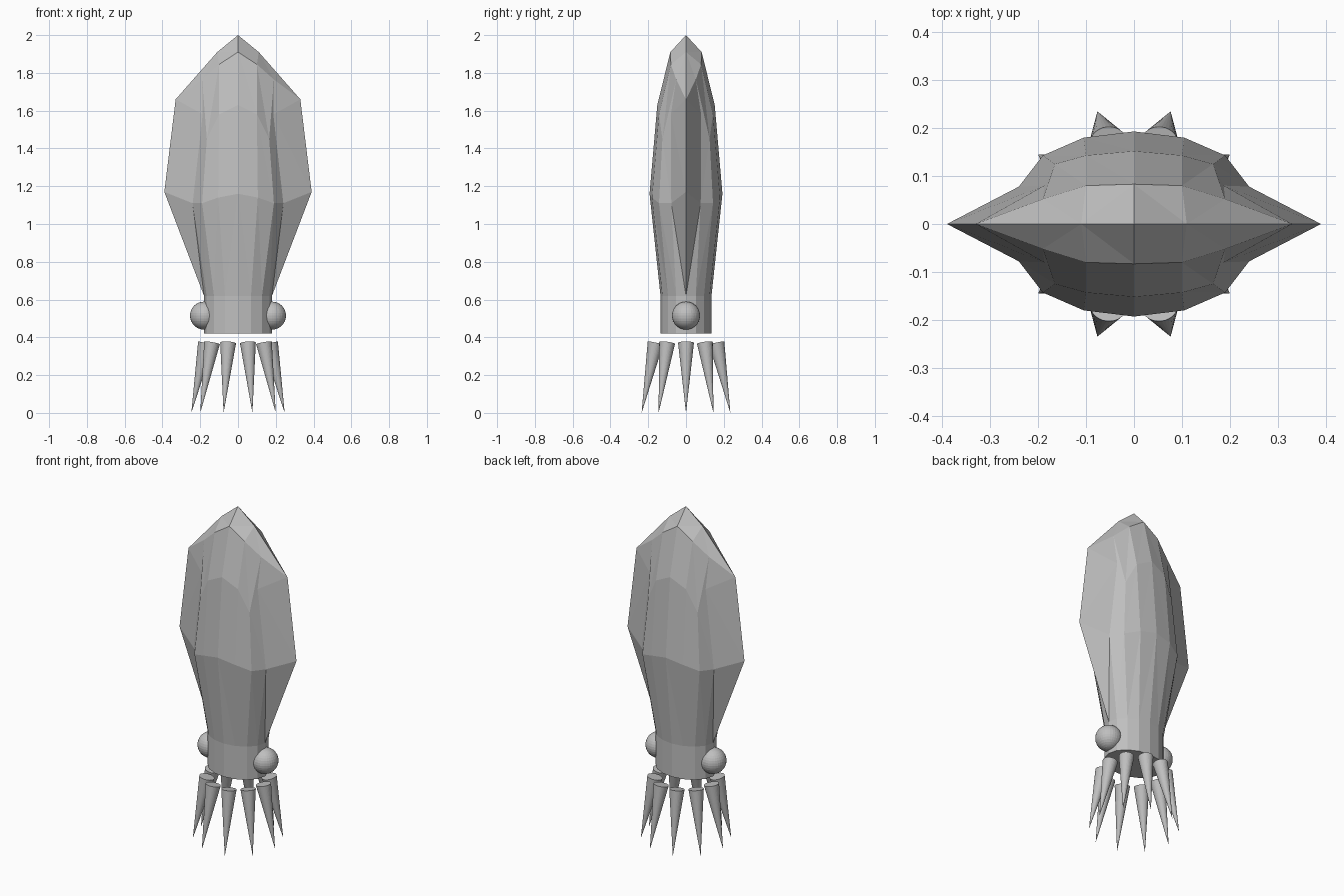
import bpy, bmesh
from math import sin, cos, radians
from mathutils import Vector

cube = bpy.data.objects.get("Cube")
if cube:
    bpy.data.objects.remove(cube)

skin = bpy.data.materials.new("squid_grey")
skin.use_nodes = True
grey = (0.52, 0.52, 0.52, 1)
skin.diffuse_color = grey
skin.node_tree.nodes["Principled BSDF"].inputs["Base Color"].default_value = grey


def add_object(name, bm):
    mesh = bpy.data.meshes.new(name)
    bm.to_mesh(mesh)
    bm.free()
    mesh.materials.append(skin)
    obj = bpy.data.objects.new(name, mesh)
    bpy.context.collection.objects.link(obj)
    return obj


# Body with fins: one quarter as rings from the front middle to the fin edge
def neck_ring(z):
    angles = [radians(22.5 * i) for i in range(5)]
    return [(0.18 * sin(a), 0.135 * cos(a), z) for a in angles]


base, neck = neck_ring(0.42), neck_ring(0.62)
belly = [(0, 0.193, 1.16), (0.105, 0.18, 1.14), (0.19, 0.143, 1.11),
         (0.24, 0.078, 1.11), (0.39, 0, 1.17)]
shoulder = [(0, 0.152, 1.63), (0.1, 0.143, 1.58), (0.165, 0.125, 1.45),
            (0.187, 0.08, 1.58), (0.33, 0, 1.66)]
crown = [(0, 0.083, 1.91), (0.1, 0.08, 1.845), (0.19, 0.052, 1.765)]
tip, ridge, floor = (0, 0, 2), (0.11, 0, 1.91), (0, 0, 0.42)

faces = []
for low, high in ((base, neck), (neck, belly), (belly, shoulder)):
    for i in range(4):
        if low is base:
            faces.append((low[i], low[i + 1], high[i + 1], high[i]))
        else:
            # Diagonal keeps the fin crease
            faces.append((low[i], low[i + 1], high[i]))
            faces.append((low[i + 1], high[i + 1], high[i]))
faces += [(base[i], base[i + 1], floor) for i in range(4)]
for i in range(2):
    faces.append((shoulder[i], shoulder[i + 1], crown[i]))
    faces.append((shoulder[i + 1], crown[i + 1], crown[i]))
faces += [(shoulder[2], shoulder[3], crown[2]),
          (shoulder[3], shoulder[4], crown[2]),
          (crown[2], shoulder[4], ridge),
          (crown[1], crown[2], ridge),
          (crown[0], crown[1], ridge),
          (crown[0], ridge, tip)]

bm = bmesh.new()
for sx in (-1, 1):
    for sy in (-1, 1):
        for face in faces:
            bm.faces.new([bm.verts.new((x * sx, y * sy, z)) for x, y, z in face])
bmesh.ops.remove_doubles(bm, verts=bm.verts[:], dist=0.0005)
bmesh.ops.recalc_face_normals(bm, faces=bm.faces[:])
add_object("body_with_fins", bm)

# Eyes
for side, x in (("left", 0.18), ("right", -0.18)):
    bm = bmesh.new()
    bmesh.ops.create_uvsphere(bm, u_segments=32, v_segments=16, radius=0.074)
    add_object(side + "_eye", bm).location = (x, 0, 0.515)

# Ring of splayed tentacles
for k in range(10):
    a = radians(36 * k)
    out = Vector((cos(a), sin(a), 0))
    root = out * 0.17 + Vector((0, 0, 0.37))
    end = out * 0.247
    axis = root - end
    bm = bmesh.new()
    bmesh.ops.create_cone(bm, cap_ends=True, segments=32, radius1=0,
                          radius2=0.042, depth=axis.length)
    bmesh.ops.remove_doubles(bm, verts=bm.verts[:], dist=0.0001)
    tentacle = add_object("tentacle_%d" % (k + 1), bm)
    tentacle.location = (root + end) / 2
    tentacle.rotation_euler = axis.to_track_quat("Z", "Y").to_euler()
